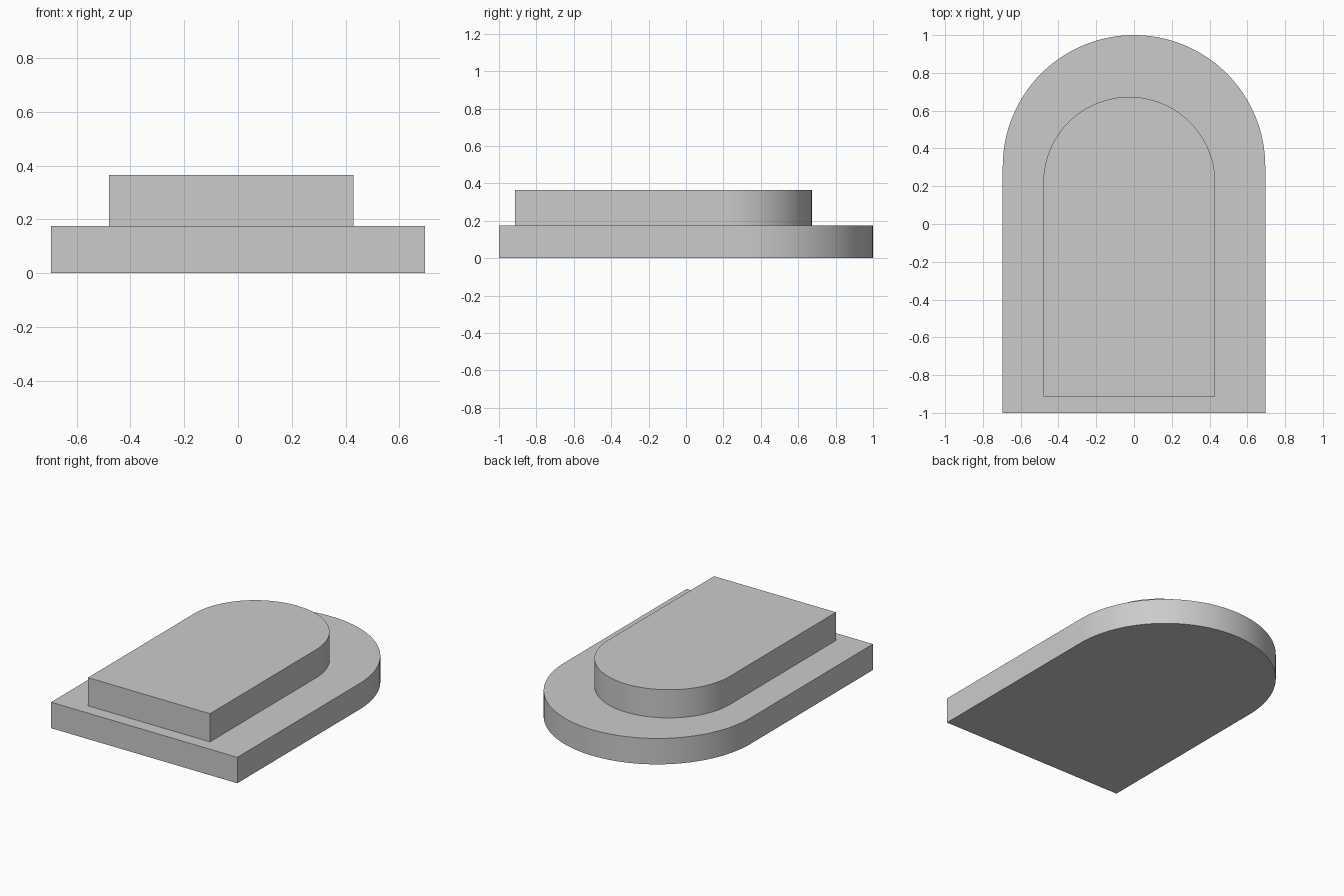
import bpy
import bmesh
from math import cos, sin, pi, radians

cube = bpy.data.objects.get("Cube")
if cube:
    bpy.data.objects.remove(cube, do_unlink=True)

GREY = (0.6, 0.6, 0.6, 1.0)
grey = bpy.data.materials.new("plain grey")
grey.use_nodes = True
grey.diffuse_color = GREY
grey.node_tree.nodes["Principled BSDF"].inputs["Base Color"].default_value = GREY


def arched_slab(name, x, radius, front, back, bottom, top, steps=64):
    """Slab with a square front and a half-round back."""
    centre_y = back - radius
    outline = [(x - radius, front), (x + radius, front)]
    for i in range(steps + 1):
        a = pi * i / steps
        outline.append((x + radius * cos(a), centre_y + radius * sin(a)))

    bm = bmesh.new()
    base = bm.faces.new([bm.verts.new((px, py, bottom)) for px, py in outline])
    lifted = bmesh.ops.extrude_face_region(bm, geom=[base], use_keep_orig=True)
    verts = [g for g in lifted["geom"] if isinstance(g, bmesh.types.BMVert)]
    bmesh.ops.translate(bm, verts=verts, vec=(0, 0, top - bottom))
    bmesh.ops.recalc_face_normals(bm, faces=bm.faces)

    mesh = bpy.data.meshes.new(name)
    bm.to_mesh(mesh)
    bm.free()
    mesh.materials.append(grey)
    slab = bpy.data.objects.new(name, mesh)
    bpy.context.collection.objects.link(slab)

    # Smooth round end, crisp rims and corners
    bpy.ops.object.select_all(action="DESELECT")
    slab.select_set(True)
    bpy.context.view_layer.objects.active = slab
    bpy.ops.object.shade_smooth_by_angle(angle=radians(30))


# Wide lower step and the slightly offset upper step
arched_slab("lower_step", 0, 0.695, -1, 1, 0, 0.175)
arched_slab("upper_step", -0.025, 0.455, -0.913, 0.673, 0.175, 0.365)
